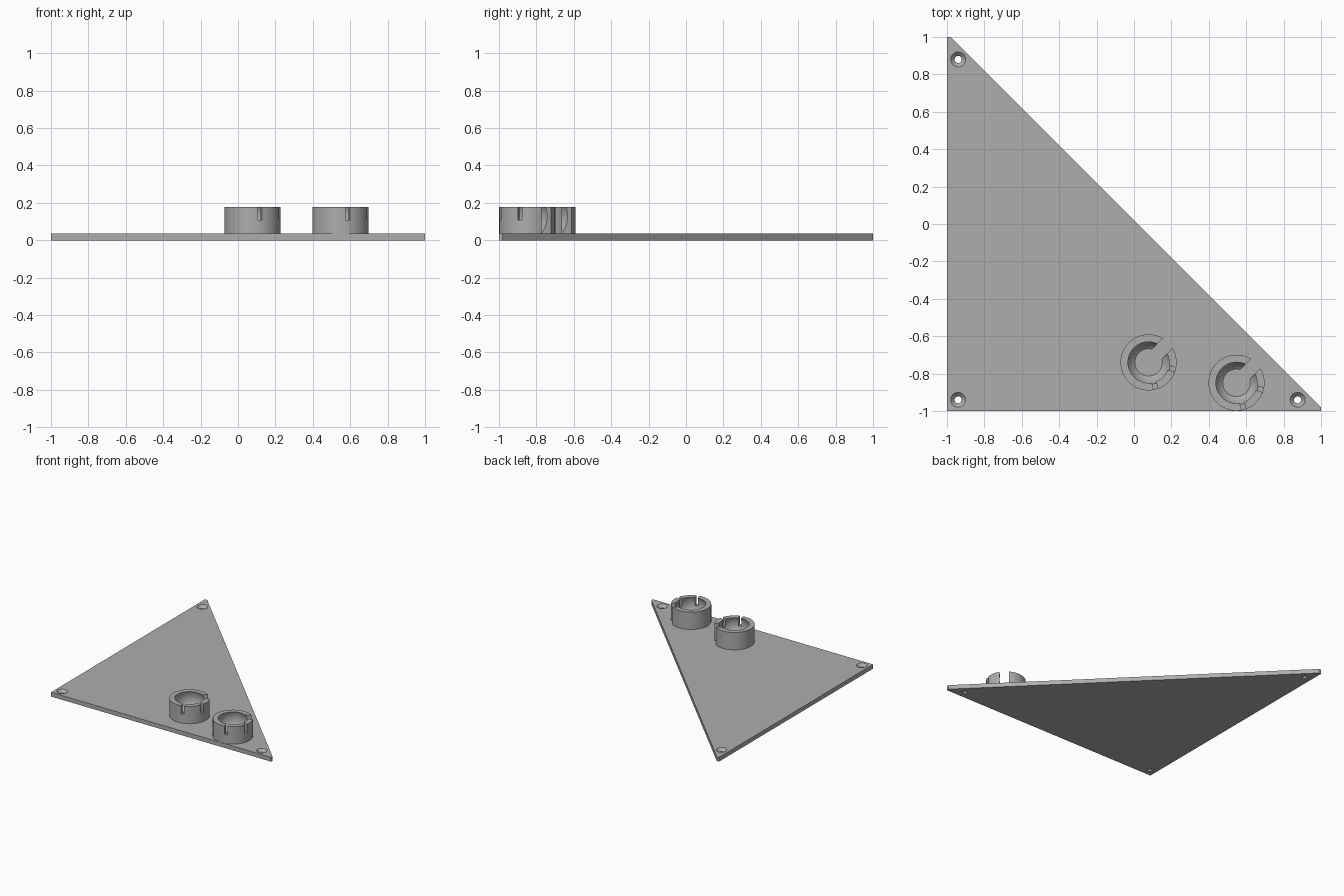
import bpy, bmesh
from math import radians, sin, cos, asin, pi
from mathutils import Matrix, Vector

if "Cube" in bpy.data.objects:
    bpy.data.objects.remove(bpy.data.objects["Cube"], do_unlink=True)

gray = bpy.data.materials.new("plain gray")
gray.use_nodes = True
COLOR = (0.42, 0.42, 0.42, 1)
gray.diffuse_color = COLOR
gray.node_tree.nodes["Principled BSDF"].inputs["Base Color"].default_value = COLOR

PLATE_TOP, CUP_TOP = 0.035, 0.178
CUP_RADIUS, BALL_RADIUS, BALL_Z = 0.15, 0.12, 0.13


def make_object(name, bm):
    bmesh.ops.recalc_face_normals(bm, faces=bm.faces[:])
    mesh = bpy.data.meshes.new(name)
    bm.to_mesh(mesh)
    bm.free()
    mesh.materials.append(gray)
    obj = bpy.data.objects.new(name, mesh)
    bpy.context.collection.objects.link(obj)
    return obj


def lathe(name, profile, steps=64):
    """Revolve a closed (radius, height) profile around z."""
    bm = bmesh.new()
    verts = [bm.verts.new((r, 0, z)) for r, z in profile]
    edges = [bm.edges.new((a, b)) for a, b in zip(verts, verts[1:] + verts[:1])]
    bmesh.ops.spin(bm, geom=verts + edges, cent=(0, 0, 0), axis=(0, 0, 1),
                   angle=2 * pi, steps=steps, use_duplicate=False)
    bmesh.ops.remove_doubles(bm, verts=bm.verts[:], dist=1e-5)
    bmesh.ops.dissolve_degenerate(bm, edges=bm.edges[:], dist=1e-6)
    return make_object(name, bm)


def slot_cutter(angle, width, start, z_low):
    """Box running outward from the cup axis at an angle."""
    bm = bmesh.new()
    length, height = 0.25, 0.3
    bmesh.ops.create_cube(bm, size=1, matrix=Matrix.Rotation(radians(angle), 4, "Z")
                          @ Matrix.Translation((start + length / 2, 0, z_low + height / 2))
                          @ Matrix.Diagonal((length, width, height, 1)))
    return make_object("slot_cutter", bm)


def cut(obj, cutters):
    """Subtract the cutters, bake the result and remove them."""
    for cutter in cutters:
        mod = obj.modifiers.new("cut", "BOOLEAN")
        mod.operation, mod.solver, mod.object = "DIFFERENCE", "EXACT", cutter
    bpy.context.view_layer.update()
    graph = bpy.context.evaluated_depsgraph_get()
    mesh = bpy.data.meshes.new_from_object(obj.evaluated_get(graph))
    obj.modifiers.clear()
    obj.data = mesh
    for cutter in cutters:
        bpy.data.objects.remove(cutter, do_unlink=True)


def smooth(obj):
    bpy.ops.object.select_all(action="DESELECT")
    obj.select_set(True)
    bpy.context.view_layer.objects.active = obj
    bpy.ops.object.shade_smooth_by_angle(angle=radians(30))


# Triangular base plate with clipped tips
bm = bmesh.new()
outline = [(-1, -1), (1, -1), (1, -0.98), (-0.98, 1), (-1, 1)]
face = bm.faces.new([bm.verts.new((x, y, 0)) for x, y in outline])
solid = bmesh.ops.extrude_face_region(bm, geom=[face])
bmesh.ops.translate(bm, vec=Vector((0, 0, PLATE_TOP)),
                    verts=[v for v in solid["geom"] if isinstance(v, bmesh.types.BMVert)])
plate = make_object("base_plate", bm)

# Countersunk screw holes near the corners
screws = []
for x, y in [(-0.94, -0.94), (0.875, -0.94), (-0.94, 0.88)]:
    hole = lathe("screw_cutter", [(0, -0.05), (0.019, -0.05), (0.019, 0.013),
                                  (0.04, PLATE_TOP), (0.04, 0.1), (0, 0.1)], 32)
    hole.location = (x, y, 0)
    screws.append(hole)
cut(plate, screws)
smooth(plate)

# Ball socket cups: one open slot and two short flex slots, evenly spread
low = asin((PLATE_TOP - BALL_Z) / BALL_RADIUS)
high = asin((CUP_TOP - BALL_Z) / BALL_RADIUS)
ARC = 14
socket = [(BALL_RADIUS * cos(a), BALL_Z + BALL_RADIUS * sin(a))
          for a in (high + (low - high) * i / ARC for i in range(ARC + 1))]
for name, x, y in [("inner_socket_cup", 0.078, -0.74), ("corner_socket_cup", 0.548, -0.849)]:
    cup = lathe(name, [(CUP_RADIUS, PLATE_TOP), (CUP_RADIUS, CUP_TOP)] + socket)
    cut(cup, [slot_cutter(45, 0.072, 0, PLATE_TOP - 0.1),
              slot_cutter(-15, 0.024, 0.05, 0.108),
              slot_cutter(-75, 0.024, 0.05, 0.108)])
    cup.location = (x, y, 0)
    smooth(cup)
